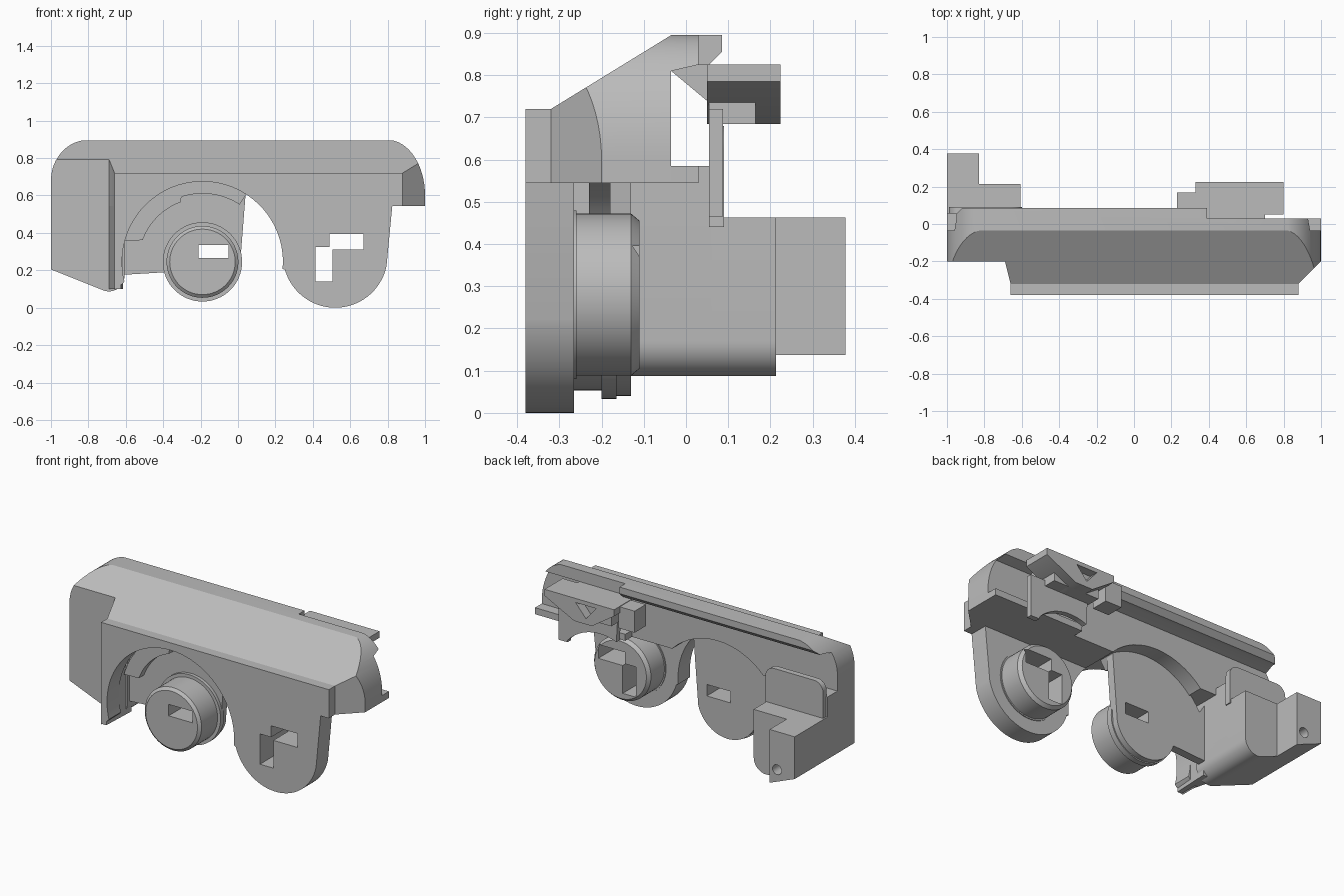
import bpy, bmesh
from math import sin, cos, pi, radians

cube = bpy.data.objects.get("Cube")
if cube:
    bpy.data.objects.remove(cube, do_unlink=True)

grey = bpy.data.materials.new("plain grey")
grey.use_nodes = True
grey.diffuse_color = (0.5, 0.5, 0.5, 1)
grey.node_tree.nodes["Principled BSDF"].inputs["Base Color"].default_value = (0.5, 0.5, 0.5, 1)

DIAL = (-0.19, 0.245)
LOBE = (0.52, 0.28)


def arc(c, r, a, b, n=32, rz=None):
    """Points on an arc from angle a to b in degrees."""
    angles = [radians(a + (b - a) * i / n) for i in range(n + 1)]
    return [(c[0] + r * cos(t), c[1] + (rz or r) * sin(t)) for t in angles]


def disc(c, r, n=64):
    return arc(c, r, 0, 360, n)[:-1]


def rect(a, b, c, d):
    return [(a, c), (b, c), (b, d), (a, d)]


def finish(name, bm):
    bmesh.ops.recalc_face_normals(bm, faces=bm.faces)
    me = bpy.data.meshes.new(name)
    bm.to_mesh(me)
    bm.free()
    me.materials.append(grey)
    ob = bpy.data.objects.new(name, me)
    bpy.context.collection.objects.link(ob)
    return ob


def prism(name, pts, axis, lo, hi):
    """Extrude a 2D outline along x, y or z."""
    place = {"x": lambda p, d: (d, p[0], p[1]),
             "y": lambda p, d: (p[0], d, p[1]),
             "z": lambda p, d: (p[0], p[1], d)}[axis]
    bm = bmesh.new()
    rings = [[bm.verts.new(place(p, d)) for p in pts] for d in (lo, hi)]
    bm.faces.new(rings[0])
    bm.faces.new(rings[1])
    n = len(pts)
    for i in range(n):
        j = (i + 1) % n
        bm.faces.new((rings[0][i], rings[0][j], rings[1][j], rings[1][i]))
    return finish(name, bm)


def turned(name, c, profile, n=64):
    """Solid of revolution along y from (y, radius) pairs."""
    bm = bmesh.new()
    rings = [[bm.verts.new((x, y, z)) for x, z in disc(c, r, n)] for y, r in profile]
    bm.faces.new(rings[0])
    bm.faces.new(rings[-1])
    for a, b in zip(rings, rings[1:]):
        for i in range(n):
            j = (i + 1) % n
            bm.faces.new((a[i], a[j], b[j], b[i]))
    return finish(name, bm)


def combine(ob, tool, op="DIFFERENCE"):
    """Apply a boolean and discard the tool."""
    mod = ob.modifiers.new("cut", "BOOLEAN")
    mod.operation, mod.solver, mod.object = op, "EXACT", tool
    dg = bpy.context.evaluated_depsgraph_get()
    me = bpy.data.meshes.new_from_object(ob.evaluated_get(dg))
    ob.modifiers.clear()
    ob.data = me
    bpy.data.objects.remove(tool, do_unlink=True)


# Upper housing: side profile limited by the front outline
upper = prism("upper_housing", [(-.38, .545), (-.38, .72), (-.32, .72), (-.035, .895),
                                (.085, .895), (.085, .855), (.055, .825), (.03, .825),
                                (-.035, .81), (-.035, .545)], "x", -1, 1)
outline = ([(-1, .5), (1, .5)] + arc((.8, .6), .2, 0, 90, 16, .297)
           + arc((-.8, .68), .2, 90, 180, 16, .217))
combine(upper, prism("outline", outline, "y", -1, 1), "INTERSECT")
combine(upper, prism("left_notch", [(-1.1, -.2), (-.69, -.2), (-.66, -.32), (-.66, -.5),
                                    (-1.1, -.5)], "z", 0, 1))
combine(upper, prism("right_bevel", [(.88, -.5), (.88, -.32), (1.05, -.15), (1.05, -.5)], "z", 0, 1))
combine(upper, prism("rear_step", rect(.39, 1.1, .03, .2), "z", .7, 1))
combine(upper, prism("arch", disc(DIAL, .43), "y", -1, 1))

# Front plate with the dial arch and the round lobe
plate = prism("front_plate", [(.88, .72), (-.66, .72), (-.66, .095), (-.615, .13)]
              + arc(DIAL, .43, 194, -5, 48) + arc(LOBE, .28, 196, 348, 40)
              + [(.825, .545), (.88, .545)], "y", -.38, -.265)
# Boss behind the lobe
boss = turned("lobe_boss", LOBE, [(-.3, .2), (-.26, .2), (-.26, .192), (-.13, .192), (-.11, .175)])
# Angled keyhole through plate and boss
key = [(.415, .14), (.505, .14), (.505, .31), (.67, .31), (.67, .395), (.49, .395),
       (.49, .325), (.415, .325)]
for ob in (plate, boss):
    combine(ob, prism("key", key, "y", -1, 1))

# Side cheek joining plate and end block
prism("side_cheek", [(-.69, -.15), (-.69, -.2), (-.66, -.32), (-.66, -.38), (-.625, -.38),
                     (-.615, -.15)], "z", .1, .72)

# Dial panel and its raised arch rim
panel = prism("dial_panel", [(-.63, .56), (-.63, .175), (-.38, .19)] + arc(DIAL, .205, 196, 345, 24)
              + [(.04, .6)] + arc(DIAL, .44, 57, 150, 32), "y", -.18, -.13)
prism("arch_rim", arc(DIAL, .365, 57, 108) + arc(DIAL, .34, 110, 160)
      + arc(DIAL, .435, 165, 57), "y", -.23, -.17)

# Dial with flange and chamfered face
dial = turned("dial", DIAL, [(-.37, .175), (-.355, .192), (-.2, .192), (-.2, .212),
                             (-.165, .212), (-.165, .19), (-.13, .19)])
for ob in (dial, panel):
    combine(ob, prism("slot", rect(-.21, -.05, .265, .335), "y", -1, 1))


# End block: one bottom outline reused at several depths
def block(name, right, top, y0, y1):
    ob = prism(name, [(-1, 1), (-1, .205)] + arc((-.69, .17), .083, 250, 360, 12)
               + [(-.605, 1)], "y", y0, y1)
    combine(ob, prism("limit", rect(-1.1, right, 0, top), "y", -1, 1), "INTERSECT")
    return ob


block("end_block_upper", -.6, .585, -.2, .06)
block("end_block_lower", -.6, .463, -.18, .213)
tail = block("end_block_tail", -.83, .463, .2, .378)
combine(tail, prism("hole", disc((-.88, .23), .03, 24), "y", .25, .5))

# Rounded tab above the end block
prism("rounded_tab", [(-.99, .44), (-.6, .44)] + arc((-.66, .62), .06, 0, 90, 8)
      + arc((-.93, .62), .06, 90, 180, 8), "y", .055, .09)

# Rear shelf above the boss
prism("rear_shelf", [(.39, -.1), (1, -.1), (1, .03), (.39, .03)], "z", .545, .585)

# Latch: gusset, wedge frame and curved hanger
prism("latch_gusset", [(-.05, .825), (-.05, .81), (-.035, .81), (.055, .735), (.055, .685),
                       (.165, .685), (.165, .825)], "x", .39, .7)
wedge = prism("latch_wedge", [(.33, .825), (.33, .785), (.48, .685), (.6, .685), (.8, .785),
                              (.8, .825)], "y", .05, .224)
combine(wedge, prism("opening", [(.45, .8), (.52, .72), (.59, .8)], "y", .17, .3))
prism("latch_hanger", [(.8, .72), (.8, .465), (.74, .465)] + arc(LOBE, .295, 42, 112, 20)
      + [(.4, .72)], "y", .055, .088)
prism("latch_stop", rect(.23, .34, .06, .168), "z", .69, .822)

# Smooth the round surfaces and keep hard edges
for ob in bpy.context.collection.objects:
    if ob.type == "MESH" and grey.name in ob.data.materials:
        ob.data.shade_smooth()
        ob.data.set_sharp_from_angle(angle=radians(30))
